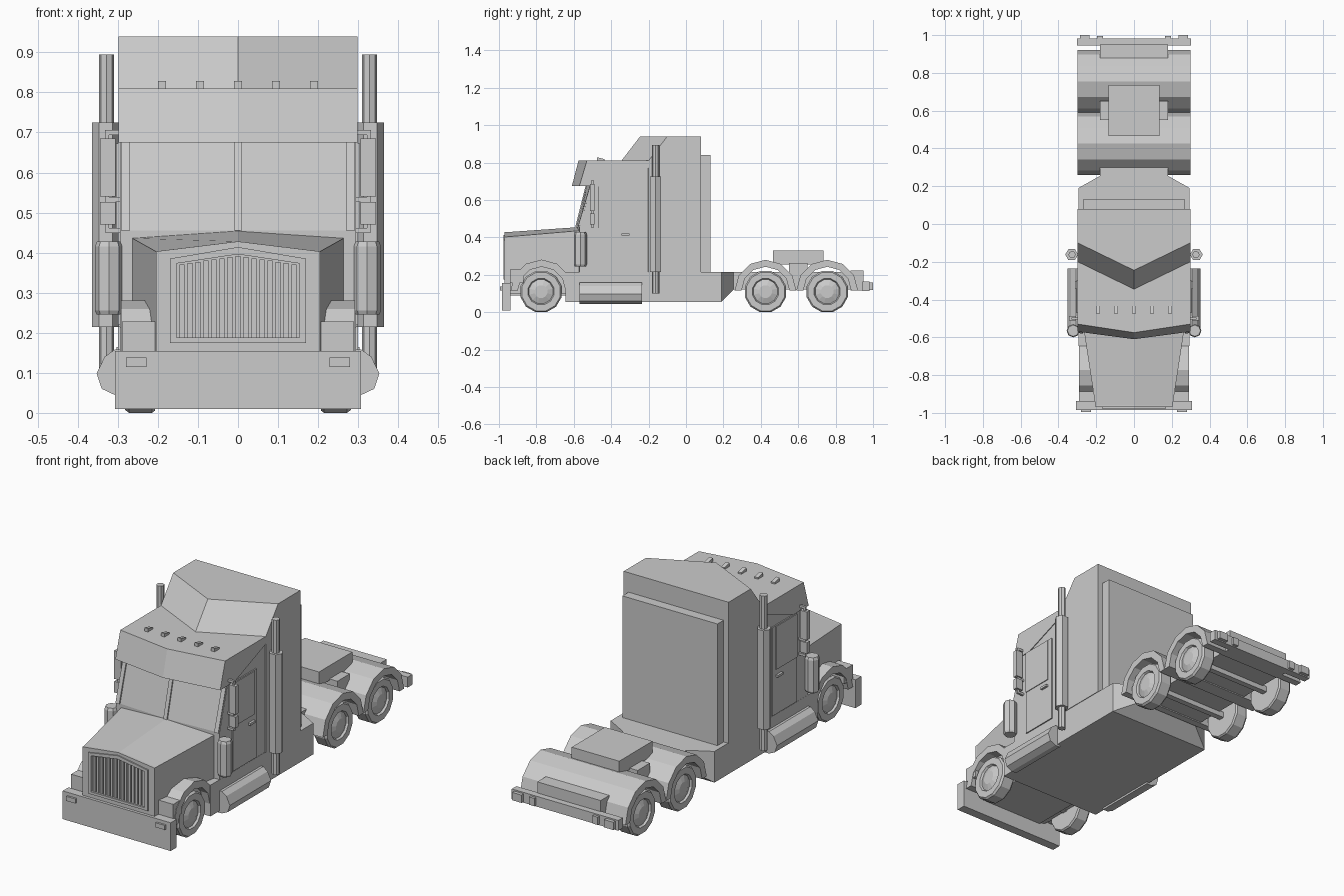
import bpy, bmesh
from math import sin, cos, pi, radians

if "Cube" in bpy.data.objects:
    bpy.data.objects.remove(bpy.data.objects["Cube"])


def loft(name, sections, ring=False, mirror=False):
    """Skin equal-length vertex loops; cap the ends, or close into a ring."""
    bm = bmesh.new()
    for s in ((1, -1) if mirror else (1,)):
        loops = [[bm.verts.new((s * x, y, z)) for x, y, z in sec] for sec in sections]
        n = len(loops[0])
        pairs = list(zip(loops, loops[1:]))
        if ring:
            pairs.append((loops[-1], loops[0]))
        else:
            bm.faces.new(loops[0])
            bm.faces.new(loops[-1])
        for a, b in pairs:
            for i in range(n):
                j = (i + 1) % n
                bm.faces.new((a[i], a[j], b[j], b[i]))
    bmesh.ops.recalc_face_normals(bm, faces=bm.faces)
    me = bpy.data.meshes.new(name)
    bm.to_mesh(me)
    bm.free()
    ob = bpy.data.objects.new(name, me)
    bpy.context.collection.objects.link(ob)
    return ob


def box(name, x0, x1, y0, y1, z0, z1, mirror=False):
    return loft(name, [[(x0, y0, z), (x1, y0, z), (x1, y1, z), (x0, y1, z)] for z in (z0, z1)],
                mirror=mirror)


def prism(name, profile, x0, x1, mirror=False):
    """Extrude a (y, z) profile along x."""
    return loft(name, [[(x, y, z) for y, z in profile] for x in (x0, x1)], mirror=mirror)


def plan(name, levels):
    """Stack V-fronted plan outlines: (z, half width, back y, side front y, centre front y)."""
    return loft(name, [[(-w, yb, z), (w, yb, z), (w, ys, z), (0, yc, z), (-w, ys, z)]
                       for z, w, yb, ys, yc in levels])


def circle_yz(x, y, z, r, n=12):
    return [(x, y + r * sin(2 * pi * (i + .5) / n), z + r * cos(2 * pi * (i + .5) / n))
            for i in range(n)]


def post(name, x, y, levels, n):
    """Upright round part on both sides: levels are (z, radius)."""
    loft(name, [[(x + r * cos(2 * pi * i / n), y + r * sin(2 * pi * i / n), z)
                 for i in range(n)] for z, r in levels], mirror=True)


def arch(yc, zc, ro, ri, z_end):
    """Half-ring fender profile with straight ends down to z_end."""
    angs = [radians(a) for a in range(0, 181, 30)]
    out = [(yc + ro * cos(a), zc + ro * sin(a)) for a in angs]
    inn = [(yc + ri * cos(a), zc + ri * sin(a)) for a in reversed(angs)]
    return [(yc + ro, z_end)] + out + [(yc - ro, z_end), (yc - ri, z_end)] + inn + [(yc + ri, z_end)]


# Cab, visor and sleeper
box("lower_body", -.295, .295, -.645, .19, .055, .215)
plan("cab", [(.2, .294, .0, -.57, -.585), (.455, .294, .0, -.57, -.585),
             (.68, .294, .0, -.505, -.53), (.8, .294, .0, -.48, -.50)])
plan("visor_roof", [(.675, .298, -.45, -.57, -.61), (.81, .298, -.10, -.53, -.575)])
plan("sleeper", [(.215, .298, .08, -.2, -.345), (.81, .298, .08, -.2, -.345),
                 (.94, .298, .08, -.10, -.245)])
box("sleeper_back_panel", -.27, .27, .07, .13, .215, .84)
loft("body_tail", [[(-.295, .19, .055), (.295, .19, .055), (.295, .19, .215), (-.295, .19, .215)],
                   [(-.18, .255, .12), (.18, .255, .12), (.18, .255, .215), (-.18, .255, .215)]])


# Windshield pillars and divider
def strip(name, x0, x1, mirror=False):
    def glass(x, z):
        t, u = (z - .455) / .22, abs(x) / .294
        return (-.585 + .055 * t) * (1 - u) + (-.57 + .065 * t) * u
    secs = [[(x0, glass(x0, z) + d, z) for z, d in ((.455, .01), (.455, -.008), (.69, -.008), (.69, .01))],
            [(x1, glass(x1, z) + d, z) for z, d in ((.455, .01), (.455, -.008), (.69, -.008), (.69, .01))]]
    loft(name, secs, mirror=mirror)


strip("windshield_divider", -.01, .01)
strip("windshield_pillar", .27, .292, mirror=True)

# Doors
box("door", .29, .3, -.47, -.275, .22, .675, mirror=True)
box("door_window", .295, .304, -.47, -.3, .45, .672, mirror=True)
box("door_handle", .295, .312, -.345, -.303, .41, .422, mirror=True)

# Roof lights
for i in range(-2, 3):
    prism("roof_light", [(-.475, .8), (-.475, .828), (-.435, .818), (-.435, .8)],
          i * .095 - .01, i * .095 + .01)

# Hood, grille frame and bars
def hood_section(w, y, ze, zc):
    return [(-w, y, .1), (w, y, .1), (w, y, ze), (0, y, zc), (-w, y, ze)]


loft("hood", [hood_section(.205, -.957, .403, .428), hood_section(.264, -.57, .436, .455)])


def grille_loop(w, y, z0, ze, zc):
    return [(-w, y, z0), (w, y, z0), (w, y, ze), (0, y, zc), (-w, y, ze)]


loft("hood_nose", [grille_loop(.205, -.955, .15, .403, .428), grille_loop(.205, -.97, .15, .403, .428),
                   grille_loop(.17, -.97, .175, .385, .414), grille_loop(.17, -.955, .175, .385, .414)], ring=True)
loft("grille_frame", [grille_loop(.17, -.955, .175, .385, .414), grille_loop(.17, -.976, .175, .385, .414),
                      grille_loop(.153, -.976, .188, .373, .396), grille_loop(.153, -.955, .188, .373, .396)], ring=True)
for i in range(-7, 8):
    x = i * .02
    box("grille_bar", x - .006, x + .006, -.969, -.95, .186, .392 - abs(x) * .15)

# Front bumper and lights
box("front_bumper", -.307, .307, -.985, -.937, .01, .155)
box("bumper_light", .228, .28, -.995, -.98, .115, .138, mirror=True)
box("headlight", .2, .29, -.94, -.87, .155, .228, mirror=True)

# Fenders
prism("front_fender", arch(-.772, .115, .166, .128, .115), .19, .292, mirror=True)
for y in (.425, .755):
    prism("rear_fender", arch(y, .115, .165, .128, .115), -.3, .3)

# Wheels with recessed rims and domed hubs
for y in (-.775, .425, .755):
    c = (y, .11)
    loft("wheel", [circle_yz(x, *c, r) for x, r in
                   ((.207, .108), (.215, .1139), (.272, .1139), (.282, .106),
                    (.282, .072), (.272, .066), (.284, .035))], mirror=True)
    prism("axle", [(y - .015, .095), (y + .015, .095), (y + .015, .125), (y - .015, .125)], -.21, .21)

# Chassis, coupling plate and rear beam
box("chassis", -.18, .18, .19, .92, .12, .215)
box("front_chassis", -.18, .18, -.94, -.6, .09, .155)
box("coupling_plate", -.135, .135, .465, .735, .255, .33)
box("coupling_mount", -.18, .18, .55, .65, .2, .262)
box("rear_beam", -.18, .18, .88, .95, .115, .222)
box("rear_bumper", -.303, .303, .945, .982, .112, .165)
box("tail_light", .235, .287, .975, 1.0, .118, .158, mirror=True)
box("reverse_light", .165, .195, .975, .996, .118, .158, mirror=True)

# Exhaust stacks
post("exhaust_pipe", .328, -.162, [(.1, .019), (.895, .019)], 8)
post("exhaust_muffler", .33, -.162, [(.215, .034), (.725, .034)], 6)

# Air cleaners
post("air_cleaner", .322, -.565, [(.245, .03), (.255, .035), (.415, .035), (.428, .03)], 8)

# Side tanks with step
tank = [(.28, .158), (.308, .158), (.333, .14), (.353, .098), (.34, .06), (.308, .045), (.28, .045)]
loft("side_tank", [[(x, y, z) for x, z in tank] for y in (-.57, -.235)], mirror=True)

# Mirrors and brackets
box("mirror_upper", .306, .345, -.512, -.488, .54, .685, mirror=True)
box("mirror_lower", .306, .345, -.512, -.488, .47, .527, mirror=True)
for z in (.7, .533, .455):
    box("mirror_bracket", .285, .33, -.506, -.494, z - .006, z + .006, mirror=True)
box("mirror_rod", .322, .332, -.505, -.495, .45, .706, mirror=True)
